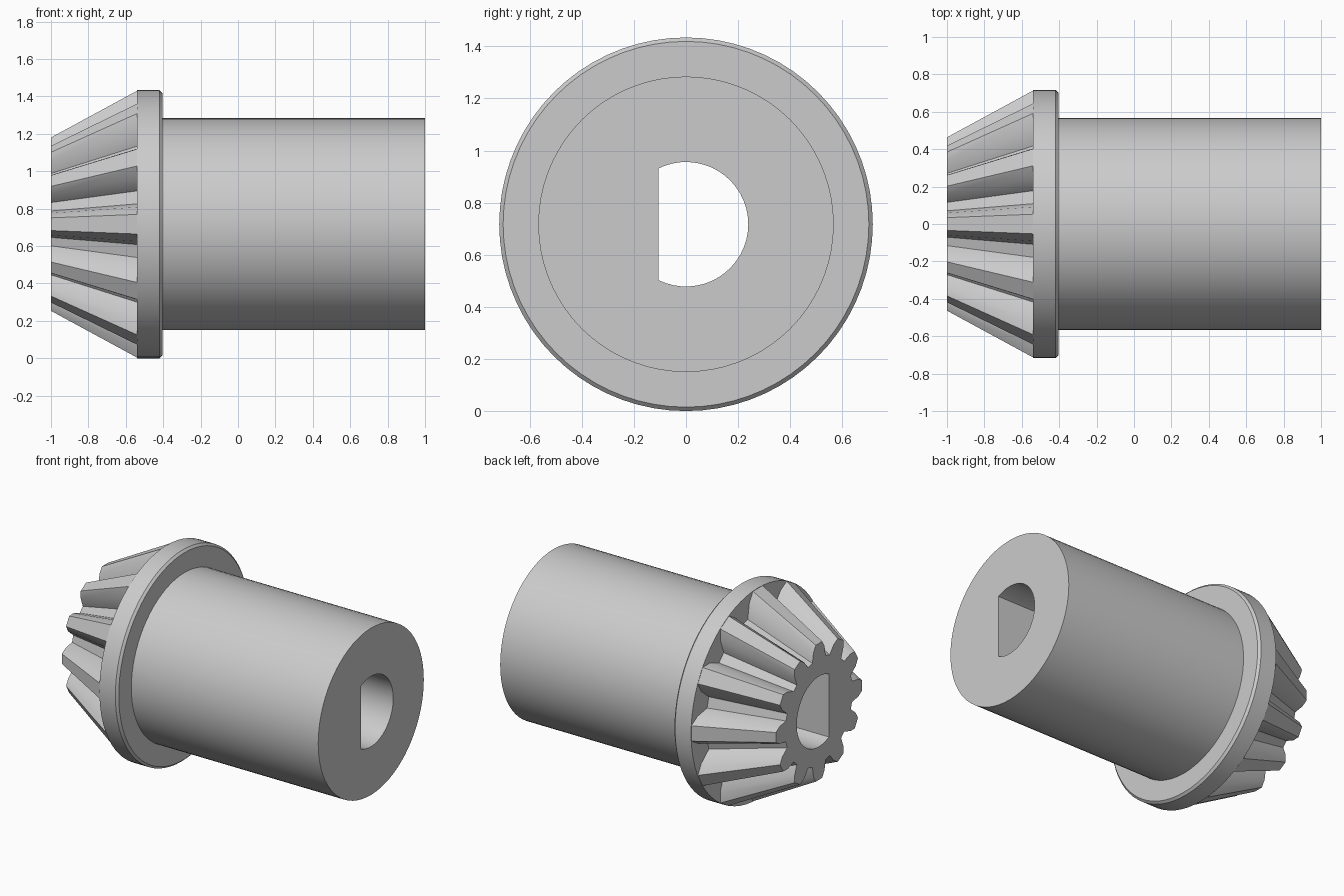
import bpy, bmesh
from math import sin, cos, pi, radians

cube = bpy.data.objects.get("Cube")
if cube:
    bpy.data.objects.remove(cube, do_unlink=True)

AXIS_Z = 0.717
TEETH = 12

grey = bpy.data.materials.new("plain_grey")
grey.use_nodes = True
grey.diffuse_color = (0.6, 0.6, 0.6, 1)
grey.node_tree.nodes["Principled BSDF"].inputs["Base Color"].default_value = (0.6, 0.6, 0.6, 1)


def loft(name, rings):
    """Closed solid along x through rings of (x, [(y, z), ...])."""
    bm = bmesh.new()
    loops = [[bm.verts.new((x, y, z + AXIS_Z)) for y, z in pts] for x, pts in rings]
    n = len(loops[0])
    for a, b in zip(loops, loops[1:]):
        for i in range(n):
            j = (i + 1) % n
            bm.faces.new((a[i], a[j], b[j], b[i]))
    bm.faces.new(loops[0])
    bm.faces.new(loops[-1])
    bmesh.ops.recalc_face_normals(bm, faces=bm.faces)
    mesh = bpy.data.meshes.new(name)
    bm.to_mesh(mesh)
    bm.free()
    mesh.materials.append(grey)
    obj = bpy.data.objects.new(name, mesh)
    bpy.context.collection.objects.link(obj)
    return obj


def circle(r, n=72):
    return [(r * cos(2 * pi * i / n), r * sin(2 * pi * i / n)) for i in range(n)]


def gear_outline(scale):
    # half tooth from root to tip as (radius, half angle), mirrored for the other flank
    half = [(0.555, 11.3), (0.655, 8.0), (0.715, 4.2)]
    tooth = [(r, -a) for r, a in half] + [(r, a) for r, a in reversed(half)]
    pts = []
    for k in range(TEETH):
        for r, a in tooth:
            t = radians(a) + 2 * pi * k / TEETH
            pts.append((scale * r * cos(t), scale * r * sin(t)))
    return pts


def combine(target, tool, operation):
    mod = target.modifiers.new(operation.lower(), 'BOOLEAN')
    mod.operation = operation
    mod.solver = 'EXACT'
    mod.object = tool
    bpy.context.view_layer.objects.active = target
    bpy.ops.object.modifier_apply(modifier=mod.name)
    bpy.data.objects.remove(tool, do_unlink=True)


# Shaft with chamfered flange
body = loft("bevel_gear", [(-0.54, circle(0.717)), (-0.42, circle(0.717)),
                           (-0.405, circle(0.702)), (-0.405, circle(0.567)),
                           (1.0, circle(0.567))])

# Tapered teeth, all converging on one apex
teeth = loft("gear_teeth", [(-1.0, gear_outline(0.65)), (-0.54, gear_outline(1.0))])
combine(body, teeth, 'UNION')

# D-shaped bore through the whole length
start = 1.11  # angle where the flat meets the arc, measured from -y
arc = [-pi + start + (2 * pi - 2 * start) * i / 32 for i in range(33)]
d_shape = [(0.239 * cos(t), 0.239 * sin(t)) for t in arc]
bore = loft("bore_cutter", [(-1.2, d_shape), (1.2, d_shape)])
bore.hide_render = True
combine(body, bore, 'DIFFERENCE')

bpy.ops.object.select_all(action='DESELECT')
body.select_set(True)
bpy.context.view_layer.objects.active = body
bpy.ops.object.shade_smooth_by_angle(angle=radians(30))
